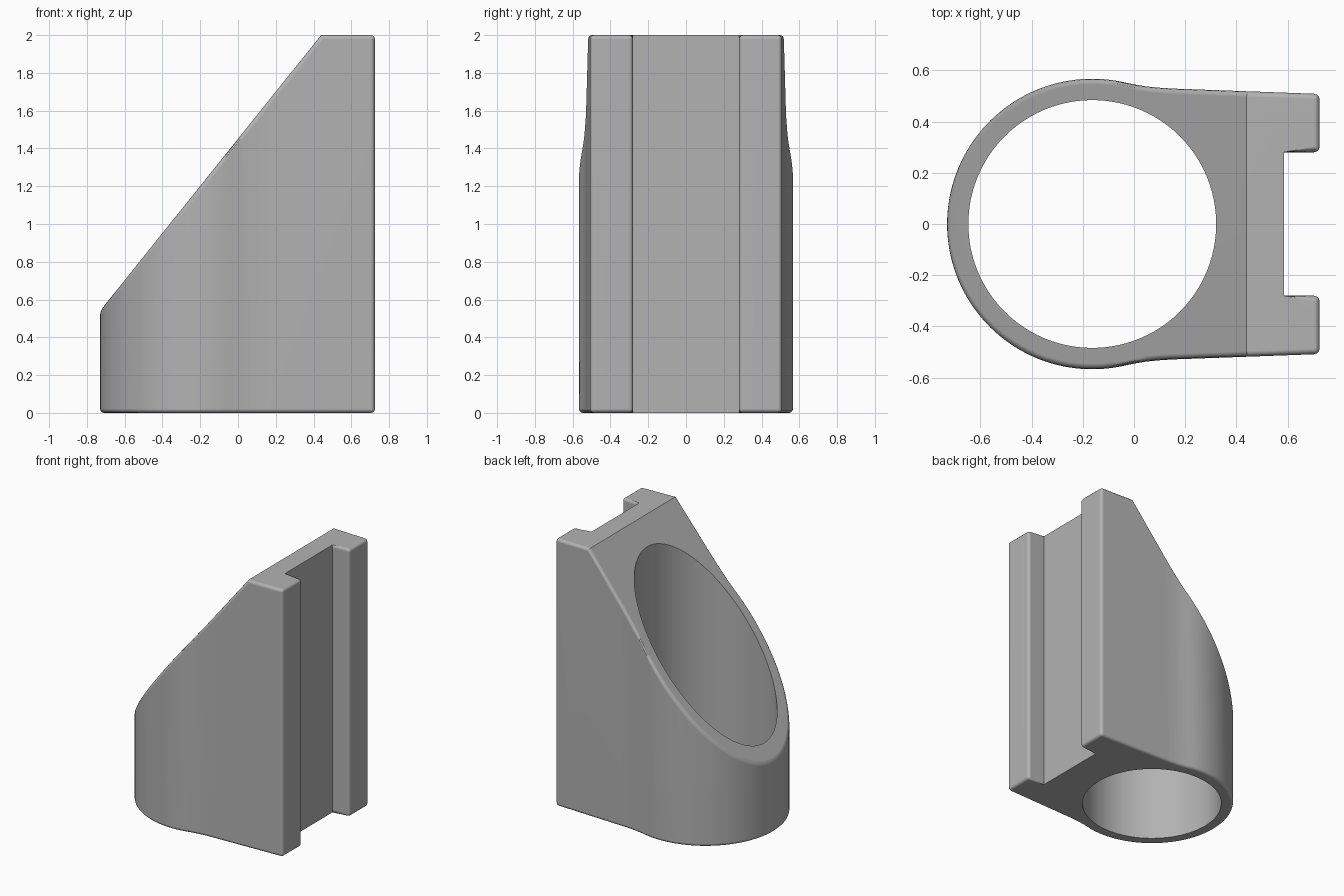
import bpy, bmesh, math
from mathutils import Vector

cube = bpy.data.objects.get("Cube")
if cube:
    bpy.data.objects.remove(cube, do_unlink=True)

CX, OUTER, INNER = -0.163, 0.567, 0.484      # ring centre and radii
HEIGHT, BACK = 2.0, 0.725
SLOT_X, SLOT_Y = 0.585, 0.28

grey = bpy.data.materials.new("plain_grey")
grey.use_nodes = True
colour = (0.45, 0.45, 0.45, 1)
grey.diffuse_color = colour
grey.node_tree.nodes["Principled BSDF"].inputs["Base Color"].default_value = colour

# Half outline: slot, jaw, soft waist, then round the ring to its front
half = [(SLOT_X, SLOT_Y), (BACK, SLOT_Y), (BACK, 0.508), (0.15, 0.529),
        (0.1, 0.532), (0.05, 0.537), (0.0, 0.545)]
STEPS = 40
start = math.radians(78)
for i in range(STEPS + 1):
    a = start + (math.pi - start) * i / STEPS
    half.append((CX + OUTER * math.cos(a), OUTER * math.sin(a)))
half[-1] = (CX - OUTER, 0)
outline = half + [(x, -y) for x, y in reversed(half[:-1])]

# Upright body
bm = bmesh.new()
base = bm.faces.new([bm.verts.new((x, y, 0)) for x, y in outline])
up = bmesh.ops.extrude_face_region(bm, geom=[base])
bmesh.ops.translate(bm, vec=(0, 0, HEIGHT),
                    verts=[v for v in up["geom"] if isinstance(v, bmesh.types.BMVert)])

# Slanted cut from the ring front up to the flat top
low, high = Vector((-0.73, 0, 0.54)), Vector((0.44, 0, HEIGHT))
run = high - low
slope = Vector((-run.z, 0, run.x)).normalized()
cut = bmesh.ops.bisect_plane(bm, geom=bm.verts[:] + bm.edges[:] + bm.faces[:],
                             plane_co=low, plane_no=slope, clear_outer=True)
rim = [e for e in cut["geom_cut"] if isinstance(e, bmesh.types.BMEdge)]
bmesh.ops.contextual_create(bm, geom=rim)
bmesh.ops.recalc_face_normals(bm, faces=bm.faces[:])
bm.normal_update()


# Round the outer edges; keep the ridge and the slot's inner corners crisp
def is_rounded(edge):
    mid = (edge.verts[0].co + edge.verts[1].co) / 2
    ridge = abs(mid.x - high.x) < 0.01 and mid.z > HEIGHT - 0.01 and abs(mid.y) < 0.1
    slot = mid.x < SLOT_X + 0.01 and mid.x > SLOT_X - 0.01 and abs(mid.y) < SLOT_Y + 0.01
    return (edge.is_manifold and edge.is_convex and not ridge and not slot
            and edge.calc_face_angle() > math.radians(30))


bmesh.ops.bevel(bm, geom=[e for e in bm.edges if is_rounded(e)], offset=0.022,
                offset_type='OFFSET', segments=3, profile=0.5, affect='EDGES',
                clamp_overlap=True)
mesh = bpy.data.meshes.new("holder_body")
bm.to_mesh(mesh)
bm.free()
mesh.materials.append(grey)
body = bpy.data.objects.new("holder_body", mesh)
bpy.context.collection.objects.link(body)

# Round bore through the ring
bpy.ops.mesh.primitive_cylinder_add(vertices=96, radius=INNER, depth=6, location=(CX, 0, 1))
cutter = bpy.context.object
cutter.name = "bore_cutter"
cutter.hide_render = True
cutter.data.materials.append(grey)

bpy.ops.object.select_all(action='DESELECT')
body.select_set(True)
bpy.context.view_layer.objects.active = body
bore = body.modifiers.new("bore", 'BOOLEAN')
bore.operation = 'DIFFERENCE'
bore.solver = 'EXACT'
bore.object = cutter
bpy.ops.object.modifier_apply(modifier=bore.name)
bpy.data.objects.remove(cutter, do_unlink=True)

# Smooth curves with flat broad faces
bpy.ops.object.shade_smooth_by_angle(angle=math.radians(32))
weighted = body.modifiers.new("flat_faces", 'WEIGHTED_NORMAL')
weighted.keep_sharp = True
